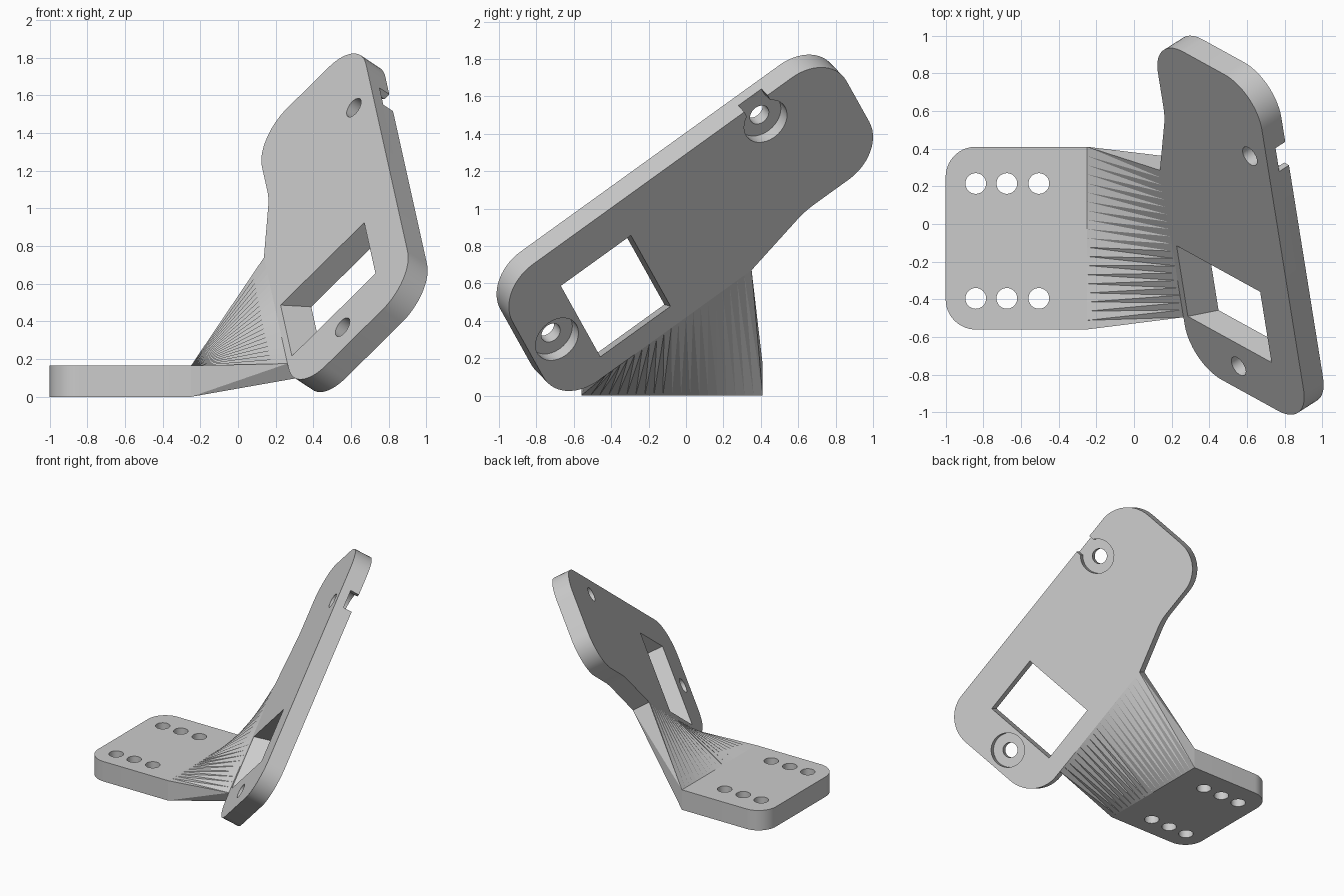
import bpy, bmesh, math
from mathutils import Matrix, Vector

if "Cube" in bpy.data.objects:
    bpy.data.objects.remove(bpy.data.objects["Cube"], do_unlink=True)

grey = bpy.data.materials.new("plain_grey")
grey.use_nodes = True
colour = (0.6, 0.6, 0.6, 1)
grey.diffuse_color = colour
grey.node_tree.nodes["Principled BSDF"].inputs["Base Color"].default_value = colour


def make(name, bm, matrix=Matrix()):
    bmesh.ops.recalc_face_normals(bm, faces=bm.faces)
    bm.transform(matrix)
    mesh = bpy.data.meshes.new(name)
    bm.to_mesh(mesh)
    bm.free()
    mesh.materials.append(grey)
    ob = bpy.data.objects.new(name, mesh)
    bpy.context.collection.objects.link(ob)
    return ob


def prism(name, low, high, z0, z1, matrix=Matrix()):
    """Solid between two matching outlines at heights z0 and z1."""
    bm = bmesh.new()
    a = [bm.verts.new((x, y, z0)) for x, y in low]
    b = [bm.verts.new((x, y, z1)) for x, y in high]
    bm.faces.new(a[::-1])
    bm.faces.new(b)
    n = len(a)
    for i in range(n):
        j = (i + 1) % n
        bm.faces.new((a[i], a[j], b[j], b[i]))
    return make(name, bm, matrix)


def rounded(corners, steps=14):
    """Outline with every corner (x, y, radius) filleted."""
    out = []
    for i, (x, y, r) in enumerate(corners):
        p = Vector((x, y))
        if not r:
            out.append(p)
            continue
        u = (Vector(corners[i - 1][:2]) - p).normalized()
        v = (Vector(corners[(i + 1) % len(corners)][:2]) - p).normalized()
        half = u.angle(v) / 2
        centre = p + (u + v).normalized() * r / math.sin(half)
        start = p + u * r / math.tan(half) - centre
        end = p + v * r / math.tan(half) - centre
        turn = math.atan2(start.x * end.y - start.y * end.x, start.dot(end))
        for k in range(steps + 1):
            out.append(centre + Matrix.Rotation(turn * k / steps, 2) @ start)
    return out


def circle(x, y, r, n=32):
    return [(x + r * math.cos(math.tau * k / n), y + r * math.sin(math.tau * k / n))
            for k in range(n)]


def box(x0, x1, y0, y1):
    return [(x0, y0), (x1, y0), (x1, y1), (x0, y1)]


def cut(target, low, high, z0, z1, matrix=Matrix()):
    cutter = prism("cutter", low, high, z0, z1, matrix)
    cutter.hide_render = True
    mod = target.modifiers.new("cut", "BOOLEAN")
    mod.operation, mod.solver, mod.object = "DIFFERENCE", "EXACT", cutter
    bpy.context.view_layer.objects.active = target
    bpy.ops.object.modifier_apply(modifier="cut")
    bpy.data.objects.remove(cutter, do_unlink=True)


def smooth(ob):
    bpy.ops.object.select_all(action="DESELECT")
    ob.select_set(True)
    bpy.context.view_layer.objects.active = ob
    bpy.ops.object.shade_smooth_by_angle(angle=math.radians(30))


# Flat mounting plate with two rows of screw holes
thick, edge_x, y0, y1 = 0.165, -0.25, -0.56, 0.41
outline = rounded([(edge_x, y0, 0), (edge_x, y1, 0), (-1, y1, 0.16), (-1, y0, 0.16)])
base = prism("base_plate", outline, outline, 0, thick)
for x in (-0.84, -0.675, -0.505):
    for y in (0.215, -0.395):
        ring = circle(x, y, 0.055)
        cut(base, ring, ring, -0.1, 0.3)
smooth(base)

# Frame of the tilted plate: long axis, short axis, outward normal
long_axis = Vector((-0.129, 0.805, 0.58)).normalized()
normal = long_axis.cross(Vector((0.663, -0.365, 0.654))).normalized()
short_axis = normal.cross(long_axis)
frame = Matrix((long_axis, short_axis, normal)).transposed().to_4x4()
frame.translation = (0.67, -0.36, 0.925)

# Tilted plate
depth, low_edge, join0, join1 = 0.14, -0.71, -0.49, 0.48
outline = rounded([(-0.79, low_edge, 0.25), (join1, low_edge, 0), (0.89, -0.59, 0.45),
                   (1.43, -0.59, 0.25), (1.43, 0.243, 0.25), (-0.79, 0.243, 0.25)])
plate = prism("tilted_plate", outline, outline, 0, depth, frame)

# Window with one sloping wall
cut(plate, box(-0.466, 0, -0.702, 0), box(-0.466, 0, -0.548, 0), -0.05, 0.19, frame)

# Countersunk screw holes and the slot to the plate edge
for l, s in ((-0.625, -0.295), (0.94, 0.1)):
    for r, z in ((0.057, -0.1), (0.13, depth / 2)):
        ring = circle(l, s, r)
        cut(plate, ring, ring, z, 0.3, frame)
slot = box(0.864, 1.018, 0.1, 0.4)
cut(plate, slot, slot, depth / 2, 0.3, frame)
smooth(plate)

# Twisted web joining the two plates
bm = bmesh.new()
rows = []
steps = 20
for k in range(steps + 1):
    f = k / steps
    y = y0 + (y1 - y0) * f
    l = join0 + (join1 - join0) * f
    points = [(edge_x, y, 0), (edge_x, y, thick),
              frame @ Vector((l, low_edge, 0)), frame @ Vector((l, low_edge, depth))]
    rows.append([bm.verts.new(p) for p in points])
for a, b in zip(rows, rows[1:]):
    for i in range(4):
        j = (i + 1) % 4
        bm.faces.new((a[i], a[j], b[j], b[i]))
bm.faces.new(rows[0])
bm.faces.new(rows[-1][::-1])
bmesh.ops.triangulate(bm, faces=bm.faces)
make("twisted_web", bm)
